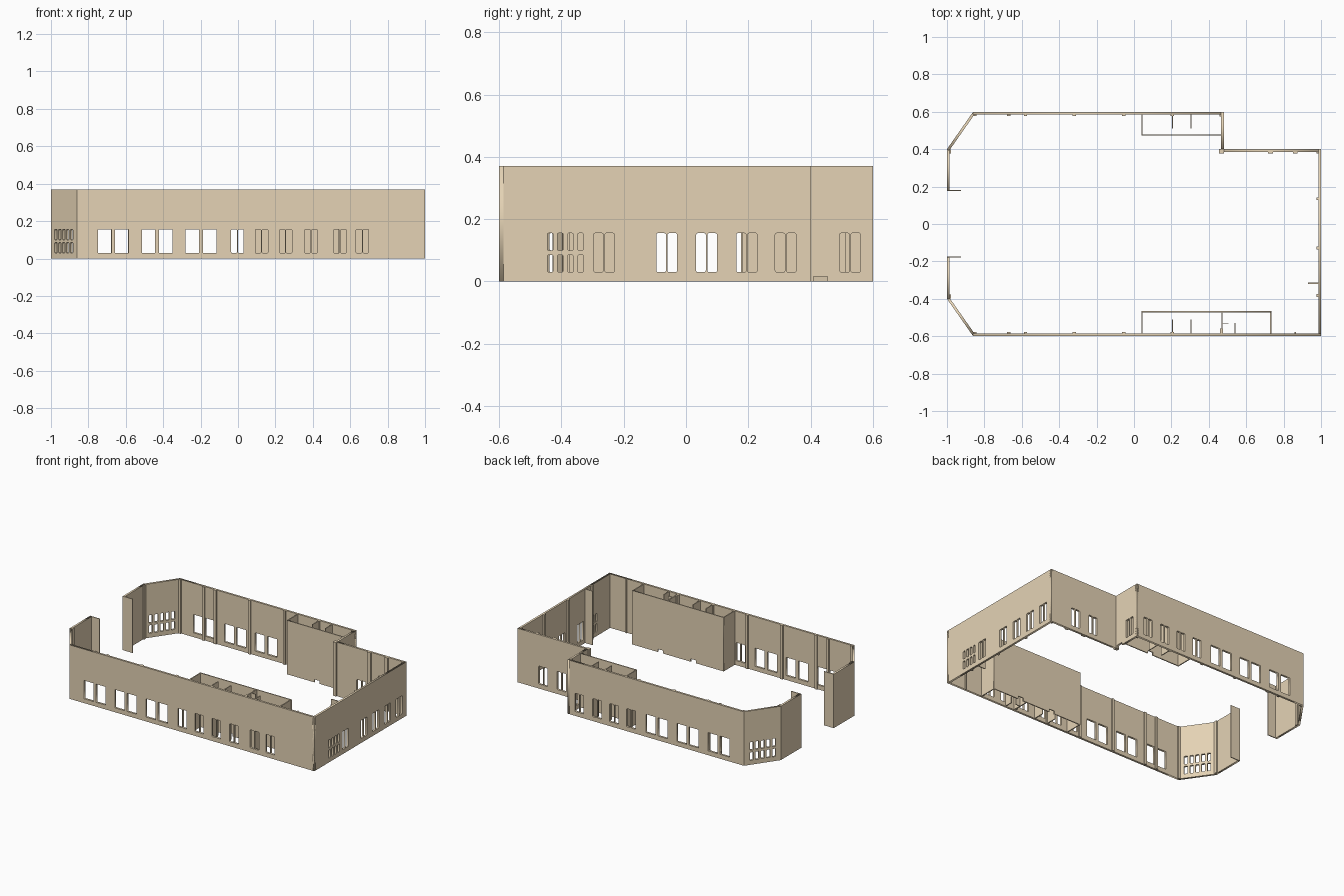
import bpy, math
from mathutils import Matrix, Vector

if "Cube" in bpy.data.objects:
    bpy.data.objects.remove(bpy.data.objects["Cube"])

H, T = 0.37, 0.014          # wall height and thickness
tan = bpy.data.materials.new("tan_plaster")
tan.diffuse_color = (0.78, 0.65, 0.46, 1)
tan.use_nodes = True
tan.node_tree.nodes["Principled BSDF"].inputs["Base Color"].default_value = tan.diffuse_color


def link(name, mesh):
    ob = bpy.data.objects.new(name, mesh)
    bpy.context.collection.objects.link(ob)
    mesh.materials.clear()
    mesh.materials.append(tan)
    return ob


def rounded_rect(x0, x1, z0, z1, r):
    if r == 0:
        return [(x0, z0), (x1, z0), (x1, z1), (x0, z1)]
    pts = []
    corners = [(x1 - r, z1 - r), (x0 + r, z1 - r), (x0 + r, z0 + r), (x1 - r, z0 + r)]
    for i, (cx, cz) in enumerate(corners):
        for k in range(4):
            a = math.pi / 2 * (i + k / 3)
            pts.append((cx + r * math.cos(a), cz + r * math.sin(a)))
    return pts


def wall(name, p, q, holes=(), notches=(), t=T):
    """Upright slab from p to q, thickened to the left, with openings."""
    p, q = Vector((*p, 0)), Vector((*q, 0))
    length, d = (q - p).length, (q - p).normalized()
    outline = [(0, 0)]
    for a, b, h in sorted(notches):
        outline += [(a, 0), (a, h), (b, h), (b, 0)]
    outline += [(length, 0), (length, H), (0, H)]
    cu = bpy.data.curves.new(name, 'CURVE')
    cu.dimensions, cu.fill_mode, cu.extrude = '2D', 'BOTH', t / 2
    for loop in [outline] + [rounded_rect(*h) for h in holes]:
        sp = cu.splines.new('POLY')
        sp.points.add(len(loop) - 1)
        for pt, (x, z) in zip(sp.points, loop):
            pt.co = (x, z, 0, 1)
        sp.use_cyclic_u = True
    tmp = bpy.data.objects.new("tmp", cu)
    bpy.context.collection.objects.link(tmp)
    dg = bpy.context.evaluated_depsgraph_get()
    mesh = bpy.data.meshes.new_from_object(tmp.evaluated_get(dg))
    bpy.data.objects.remove(tmp)
    up = Vector((0, 0, 1))
    out = d.cross(up)
    m = Matrix((d, up, out)).transposed().to_4x4()
    m.translation = p - out * t / 2
    mesh.transform(m)
    return link(name, mesh)


def box(name, x0, x1, y0, y1, h=H):
    v = [(x, y, z) for z in (0, h) for x, y in ((x0, y0), (x1, y0), (x1, y1), (x0, y1))]
    f = [(3, 2, 1, 0), (4, 5, 6, 7)] + [(i, (i + 1) % 4, (i + 1) % 4 + 4, i + 4) for i in range(4)]
    mesh = bpy.data.meshes.new(name)
    mesh.from_pydata(v, [], f)
    return link(name, mesh)


def pairs(start, centres, w=0.031, gap=0.005, r=0.005):
    out = []
    for c in centres:
        s = abs(c - start)
        for a in (s - gap / 2 - w, s + gap / 2):
            out.append((a, a + w, 0.03, 0.155, r))
    return out


def small_grid(start, n, w, pitch):
    return [(start + i * pitch, start + i * pitch + w, z, z + 0.055, 0.004)
            for i in range(n) for z in (0.03, 0.1)]


# outer shell, counter-clockwise
wide, narrow = (-0.6675, -0.4325, -0.1975), (-0.003, 0.126, 0.255, 0.39)
wall("front_wall", (-0.86, -0.6), (1, -0.6),
     pairs(-0.86, wide, 0.072, 0.02, 0) + pairs(-0.86, narrow + (0.545, 0.665)))
wall("right_wall", (1, -0.6), (1, 0.4),
     pairs(-0.6, (-0.263, -0.062, 0.066, 0.195, 0.32)) + small_grid(0.155, 4, 0.018, 0.0325))
wall("step_back_wall", (1, 0.4), (0.48, 0.4), pairs(1, (0.805, 0.665)))
wall("step_side_wall", (0.48, 0.4), (0.48, 0.6), pairs(0.4, (0.527,)), [(0.01, 0.055, 0.016)])
wall("back_wall", (0.48, 0.6), (-0.86, 0.6),
     pairs(0.48, wide, 0.072, 0.02, 0) + pairs(0.48, narrow))
wall("back_chamfer_wall", (-0.86, 0.6), (-1, 0.4), small_grid(0.04, 5, 0.022, 0.037))
wall("back_entrance_wall", (-1, 0.4), (-1, 0.18))
wall("front_entrance_wall", (-1, -0.18), (-1, -0.4))
wall("front_chamfer_wall", (-1, -0.4), (-0.86, -0.6), small_grid(0.034, 5, 0.022, 0.037))

# entrance return walls and the small right-hand fin
for side, y in (("front", -0.177), ("back", 0.18)):
    box(side + "_entrance_return", -1, -0.925, y - 0.003, y + 0.003)
box("right_fin", 0.93, 0.99, -0.32, -0.314)

# pilasters
for i, x in enumerate((-0.85, -0.67, -0.58, -0.32, -0.055, 0.205)):
    box(f"front_pilaster_{i}", x - 0.009, x + 0.009, -0.59, -0.578)
    box(f"back_pilaster_{i}", x - 0.009, x + 0.009, 0.578, 0.59)
for i, y in enumerate((0.385, 0.135, -0.128, -0.382)):
    box(f"right_pilaster_{i}", 0.976, 0.99, y - 0.008, y + 0.008)
for y in (-0.387, 0.387):
    box("entrance_pilaster", -0.99, -0.978, y - 0.01, y + 0.01)
box("step_corner_column", 0.455, 0.481, 0.378, 0.4)
box("step_pilaster_0", 0.716, 0.742, 0.378, 0.39)
box("step_pilaster_1", 0.85, 0.874, 0.376, 0.39)
box("back_corner_pilaster", 0.457, 0.47, 0.575, 0.59)
box("front_corner_pilaster", 0.461, 0.475, -0.59, -0.56)
box("front_small_pilaster", 0.858, 0.866, -0.59, -0.578)

# room partitions with floor notches
P = 0.007
wall("front_room_partition", (0.04, -0.472), (0.735, -0.472),
     notches=[(0.21, 0.25, 0.02), (0.46, 0.5, 0.02)], t=P)
wall("back_room_partition", (0.04, 0.472), (0.475, 0.472), notches=[(0.21, 0.25, 0.02)], t=P)
for x in (0.043, 0.47, 0.731):
    box("front_room_side", x - P / 2, x + P / 2, -0.59, -0.47)
box("back_room_side", 0.043 - P / 2, 0.043 + P / 2, 0.474, 0.59)
for x in (0.206, 0.305):
    box("front_room_stub", x - 0.003, x + 0.003, -0.59, -0.51)
    box("back_room_stub", x - 0.003, x + 0.003, 0.51, 0.59)
box("closet_divider", 0.537, 0.543, -0.59, -0.53)
box("closet_front", 0.472, 0.505, -0.533, -0.528)
